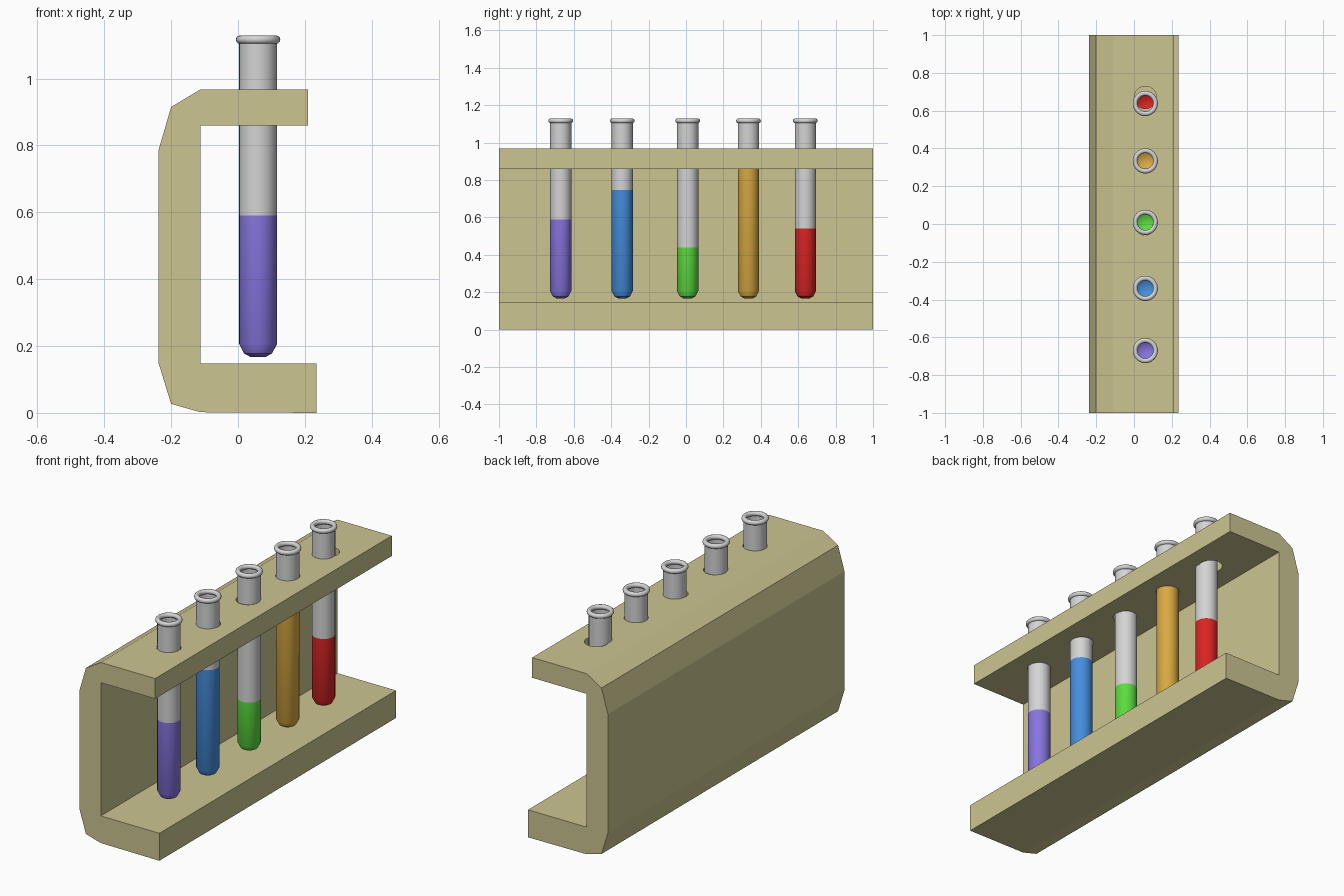
import bpy, bmesh, math

if "Cube" in bpy.data.objects:
    bpy.data.objects.remove(bpy.data.objects["Cube"])


def lin(c):
    c /= 255
    return c / 12.92 if c <= 0.04045 else ((c + 0.055) / 1.055) ** 2.4


def material(name, rgb):
    m = bpy.data.materials.new(name)
    m.diffuse_color = (*[lin(c) for c in rgb], 1)
    m.use_nodes = True
    m.node_tree.nodes["Principled BSDF"].inputs["Base Color"].default_value = m.diffuse_color
    return m


def add_object(name, bm, mats=()):
    me = bpy.data.meshes.new(name)
    bm.to_mesh(me)
    bm.free()
    ob = bpy.data.objects.new(name, me)
    bpy.context.collection.objects.link(ob)
    for m in mats:
        me.materials.append(m)
    return ob


def lathe(bm, profile, x, y, closed=False, cap=False, n=32):
    """Spin (radius, z) points around a vertical axis."""
    rings = [[bm.verts.new((x + r * math.cos(2 * math.pi * j / n),
                            y + r * math.sin(2 * math.pi * j / n), z)) for j in range(n)]
             for r, z in profile]
    for i in range(len(rings) - (0 if closed else 1)):
        a, b = rings[i], rings[(i + 1) % len(rings)]
        for j in range(n):
            k = (j + 1) % n
            bm.faces.new((a[j], a[k], b[k], b[j]))
    if cap:
        bm.faces.new(rings[0][::-1])


rack_mat = material("pale wood", (204, 197, 145))
glass_mat = material("grey glass", (212, 212, 212))
TX = 0.06

# Rack: C-shaped profile extruded along y
profile = [(0.235, 0), (-0.112, 0.002), (-0.2, 0.027), (-0.238, 0.15), (-0.238, 0.785),
           (-0.2, 0.915), (-0.112, 0.968), (0.21, 0.968), (0.21, 0.86),
           (-0.112, 0.86), (-0.112, 0.147), (0.235, 0.147)]
bm = bmesh.new()
face = bm.faces.new([bm.verts.new((x, -1, z)) for x, z in profile])
ext = bmesh.ops.extrude_face_region(bm, geom=[face])
for v in [g for g in ext["geom"] if isinstance(g, bmesh.types.BMVert)]:
    v.co.y = 1
bmesh.ops.recalc_face_normals(bm, faces=bm.faces)
rack = add_object("rack", bm, [rack_mat])

# Evenly spaced holes through the top shelf
bm = bmesh.new()
for i in range(-2, 3):
    lathe(bm, [(0.059, 0.83), (0.059, 1.0)], TX, 0.335 * i, cap=True)
bmesh.ops.holes_fill(bm, edges=[e for e in bm.edges if e.is_boundary], sides=0)
bmesh.ops.recalc_face_normals(bm, faces=bm.faces)
cutter = add_object("hole_cutter", bm, [rack_mat])
mod = rack.modifiers.new("holes", 'BOOLEAN')
mod.operation = 'DIFFERENCE'
mod.solver = 'EXACT'
mod.object = cutter
bpy.context.view_layer.objects.active = rack
rack.select_set(True)
bpy.ops.object.modifier_apply(modifier=mod.name)
bpy.data.objects.remove(cutter)

# Test tubes: colour, y position, liquid level
tubes = [("purple", (135, 117, 222), -0.67, 0.59),
         ("blue", (69, 142, 221), -0.341, 0.747),
         ("green", (92, 220, 62), 0.009, 0.44),
         ("orange", (218, 170, 66), 0.334, 0.91),
         ("red", (220, 36, 36), 0.638, 0.54)]
bpy.ops.object.select_all(action='DESELECT')
R = 0.0565
for name, rgb, y, level in tubes:
    bm = bmesh.new()
    # open tube with rounded bottom
    lathe(bm, [(0.022, 0.167), (0.042, 0.178), (R, 0.206), (R, level), (R, 1.117)],
          TX, y, cap=True)
    # rolled rim
    rim = [(0.054 + 0.0125 * math.cos(t), 1.1165 + 0.0125 * math.sin(t))
           for t in [2 * math.pi * i / 12 for i in range(12)]]
    lathe(bm, rim, TX, y, closed=True)
    # liquid colour below its level
    for f in bm.faces:
        f.material_index = 1 if f.calc_center_median().z < level else 0
    tube = add_object(name + "_test_tube", bm, [glass_mat, material(name + " liquid", rgb)])
    tube.select_set(True)
    bpy.context.view_layer.objects.active = tube
rack.select_set(False)
bpy.ops.object.shade_smooth_by_angle(angle=math.radians(32))
